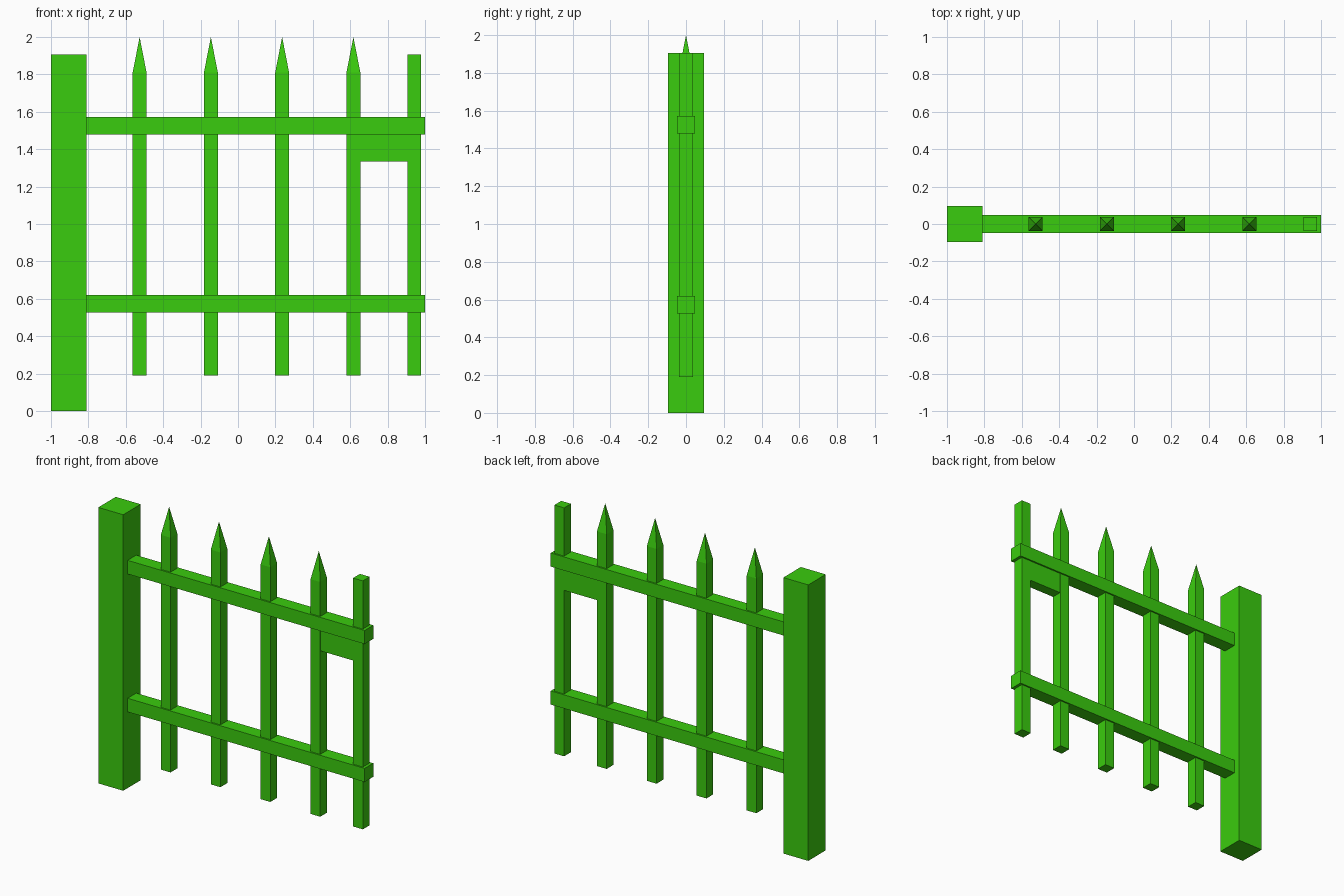
import bpy
import bmesh

# Remove the default cube
if "Cube" in bpy.data.objects:
    bpy.data.objects.remove(bpy.data.objects["Cube"], do_unlink=True)

# Single paint colour
green = bpy.data.materials.new("green_paint")
green.use_nodes = True
COLOUR = (0.042, 0.604, 0.0044, 1)
green.diffuse_color = COLOUR
green.node_tree.nodes["Principled BSDF"].inputs["Base Color"].default_value = COLOUR


def bar(name, x0, x1, half_depth, z0, z1, tip=None):
    """Rectangular bar, optionally topped with a four-sided point."""
    bm = bmesh.new()
    bmesh.ops.create_cube(bm, size=1)
    for v in bm.verts:
        v.co.x = x0 if v.co.x < 0 else x1
        v.co.y = -half_depth if v.co.y < 0 else half_depth
        v.co.z = z0 if v.co.z < 0 else z1
    if tip is not None:
        top = max(bm.faces, key=lambda f: f.calc_center_median().z)
        peak = bmesh.ops.poke(bm, faces=[top])["verts"][0]
        peak.co.z = tip
    bmesh.ops.recalc_face_normals(bm, faces=bm.faces)
    mesh = bpy.data.meshes.new(name)
    bm.to_mesh(mesh)
    bm.free()
    mesh.materials.append(green)
    obj = bpy.data.objects.new(name, mesh)
    bpy.context.collection.objects.link(obj)
    return obj


BAR = 0.037    # half width of upright bars
RAIL = 0.047   # half thickness of rails
BOTTOM = 0.19  # clearance under the gate

# Hinge post
bar("gate_post", -1, -0.81, 0.095, 0, 1.905)

# Horizontal rails
for name, z in (("lower_rail", 0.573), ("upper_rail", 1.525)):
    bar(name, -0.81, 1, RAIL, z - RAIL, z + RAIL)

# Pointed pickets
for i in range(4):
    x = -0.526 + i * 0.381
    bar(f"picket_{i + 1}", x - BAR, x + BAR, BAR, BOTTOM, 1.81, tip=2)

# Flat-topped end bar and the latch plate beside it
bar("end_bar", 0.942 - BAR, 0.942 + BAR, BAR, BOTTOM, 1.905)
bar("latch_plate", 0.654, 0.905, BAR - 0.001, 1.335, 1.48)
